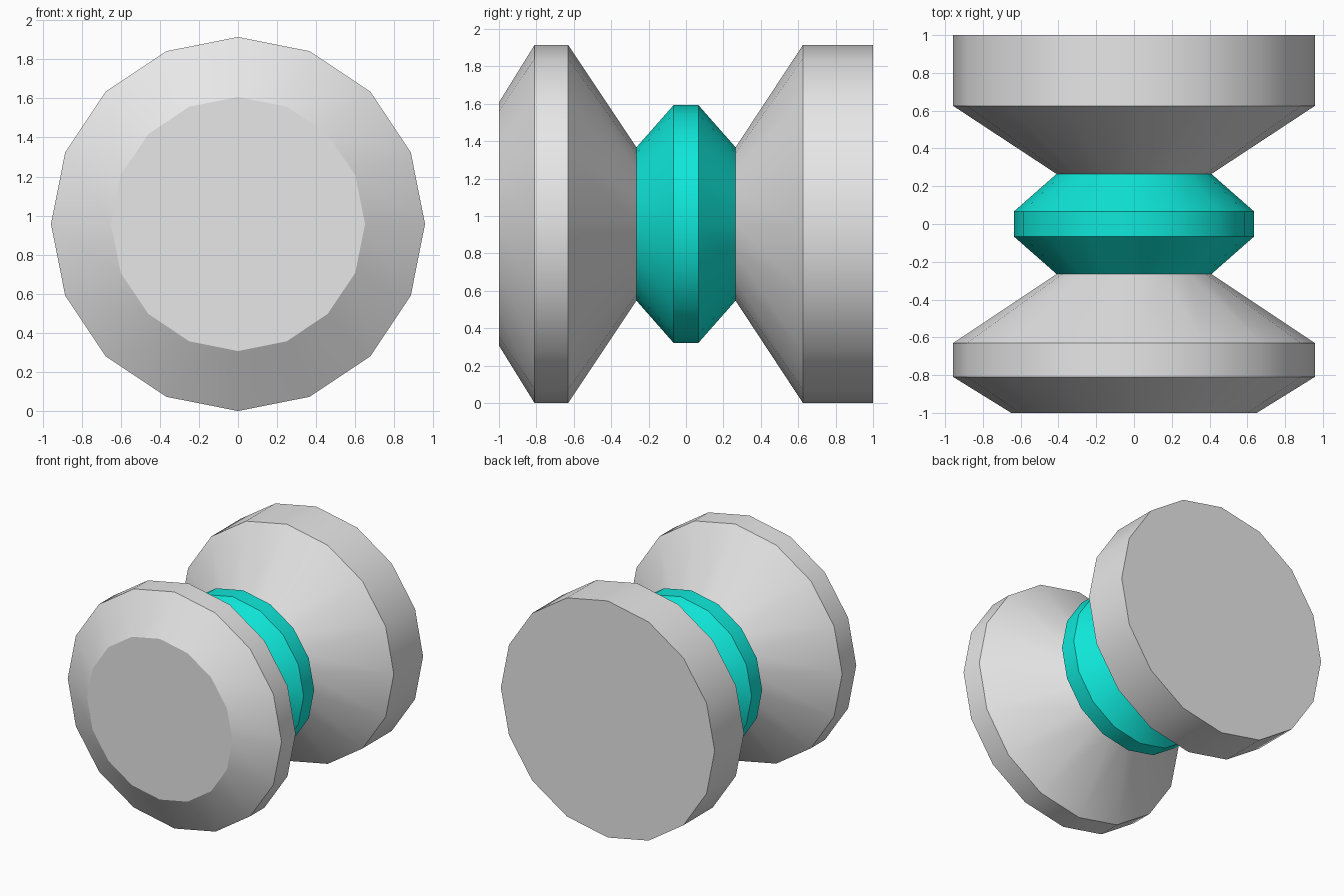
import bpy
import bmesh
from math import sin, cos, tau, radians

SIDES = 16
AXIS_Z = 0.957

if "Cube" in bpy.data.objects:
    bpy.data.objects.remove(bpy.data.objects["Cube"], do_unlink=True)


def make_material(name, rgb):
    mat = bpy.data.materials.new(name)
    mat.use_nodes = True
    color = (*rgb, 1.0)
    mat.diffuse_color = color
    mat.node_tree.nodes["Principled BSDF"].inputs["Base Color"].default_value = color
    return mat


def lathe(name, profile, material, cap_first=False, cap_last=False):
    """Spin (y, radius) points around the horizontal y axis."""
    bm = bmesh.new()
    rings = []
    for y, r in profile:
        angles = [tau * i / SIDES for i in range(SIDES)]
        rings.append([bm.verts.new((r * sin(a), y, r * cos(a))) for a in angles])
    for a, b in zip(rings, rings[1:]):
        for i in range(SIDES):
            j = (i + 1) % SIDES
            bm.faces.new((a[i], a[j], b[j], b[i]))
    if cap_first:
        bm.faces.new(rings[0][::-1])
    if cap_last:
        bm.faces.new(rings[-1])
    # Consistent outward normals: side faces must point away from the axis
    bmesh.ops.recalc_face_normals(bm, faces=bm.faces[:])
    bm.normal_update()
    side = bm.faces[0]
    mid = side.calc_center_median()
    if side.normal.x * mid.x + side.normal.z * mid.z < 0:
        bmesh.ops.reverse_faces(bm, faces=bm.faces[:])

    mesh = bpy.data.meshes.new(name)
    bm.to_mesh(mesh)
    bm.free()
    mesh.materials.append(material)
    obj = bpy.data.objects.new(name, mesh)
    obj.location.z = AXIS_Z
    bpy.context.collection.objects.link(obj)

    # Smooth around the axis, sharp at the ring edges
    bpy.ops.object.select_all(action="DESELECT")
    obj.select_set(True)
    bpy.context.view_layer.objects.active = obj
    bpy.ops.object.shade_smooth_by_angle(angle=radians(30))
    return obj


grey = make_material("light grey", (0.8, 0.8, 0.8))
teal = make_material("teal", (0.005, 0.83, 0.72))

# Front knob with a bevelled face
lathe("front_knob", [(-1, 0.65), (-0.81, 0.957), (-0.63, 0.957), (-0.265, 0.41)],
      grey, cap_first=True)

# Coloured collar between the two knobs
lathe("middle_collar", [(-0.265, 0.41), (-0.067, 0.635), (0.067, 0.635), (0.265, 0.41)],
      teal)

# Back knob with a flat face
lathe("back_knob", [(0.265, 0.41), (0.625, 0.957), (1, 0.957)],
      grey, cap_last=True)
